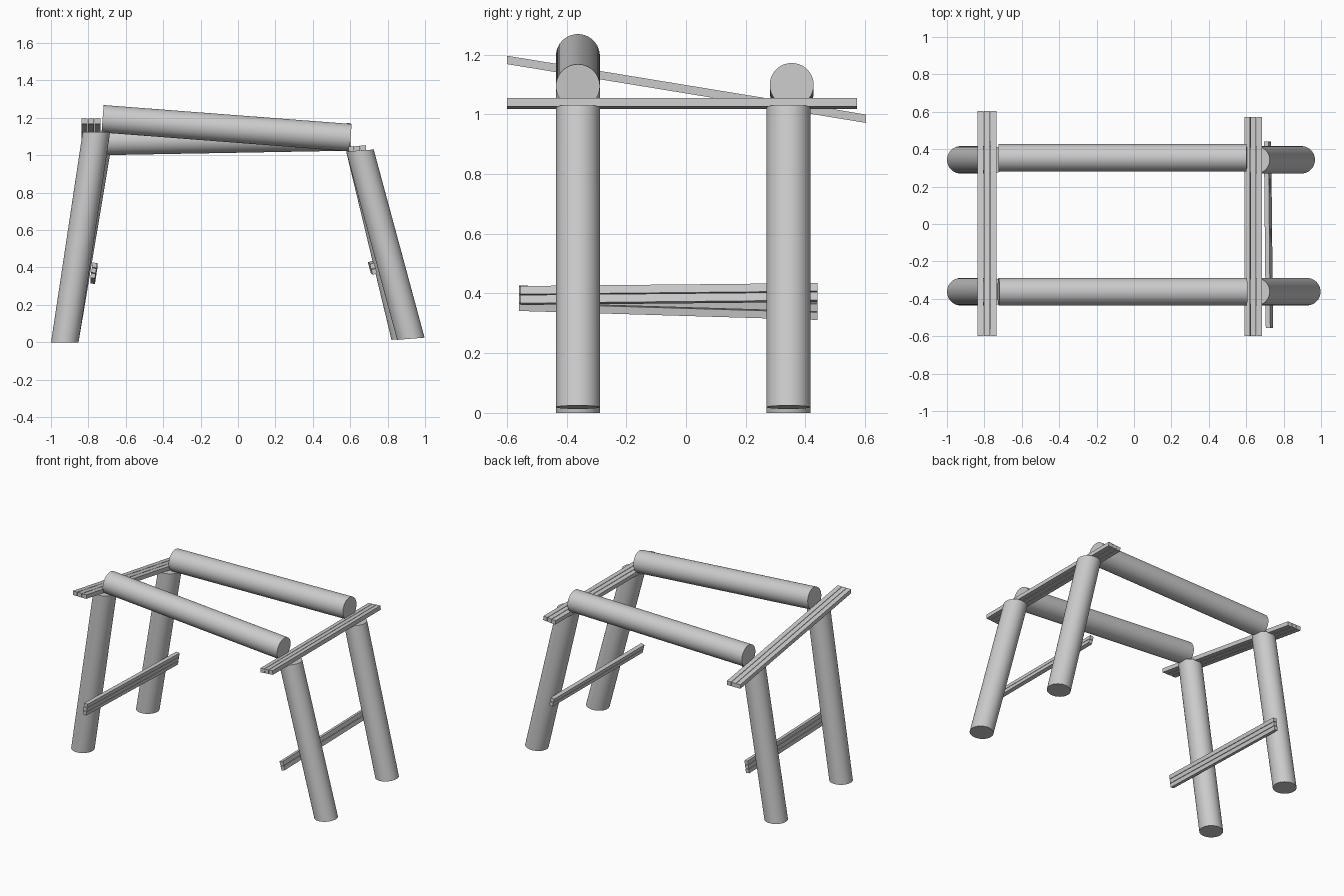
import bpy, bmesh
from mathutils import Vector
from math import cos, sin, tau

if "Cube" in bpy.data.objects:
    bpy.data.objects.remove(bpy.data.objects["Cube"])

R = 0.0735
SIDES = 64


def finish(bm, name, smooth=False):
    bmesh.ops.recalc_face_normals(bm, faces=bm.faces)
    me = bpy.data.meshes.new(name)
    bm.to_mesh(me)
    bm.free()
    ob = bpy.data.objects.new(name, me)
    bpy.context.collection.objects.link(ob)
    if smooth:
        bpy.ops.object.select_all(action='DESELECT')
        ob.select_set(True)
        bpy.context.view_layer.objects.active = ob
        bpy.ops.object.shade_smooth_by_angle()
    return ob


def log(name, a, b, u, v):
    """Round log from a to b; u, v span the plane of the cut ends."""
    bm = bmesh.new()
    u, v = Vector(u), Vector(v)
    rings = []
    for c in (Vector(a), Vector(b)):
        rings.append([bm.verts.new(c + R * (u * cos(tau * i / SIDES) + v * sin(tau * i / SIDES)))
                      for i in range(SIDES)])
    for i in range(SIDES):
        j = (i + 1) % SIDES
        bm.faces.new((rings[0][i], rings[0][j], rings[1][j], rings[1][i]))
    bm.faces.new(rings[0])
    bm.faces.new(rings[1])
    return finish(bm, name, True)


def slats(name, a, b, u, v, count, width, thick, gap=0.003):
    """Row of slats from a to b, side by side along u, thickness along v."""
    u, v = Vector(u).normalized(), Vector(v).normalized()
    for k in range(count):
        off = u * (k - (count - 1) / 2) * width
        bm = bmesh.new()
        w, t = (width - gap) / 2, thick / 2
        ends = [[bm.verts.new(Vector(c) + off + u * w * su + v * t * sv)
                 for su, sv in ((-1, -1), (1, -1), (1, 1), (-1, 1))] for c in (a, b)]
        for i in range(4):
            j = (i + 1) % 4
            bm.faces.new((ends[0][i], ends[0][j], ends[1][j], ends[1][i]))
        bm.faces.new(ends[0])
        bm.faces.new(ends[1])
        finish(bm, f"{name}_slat_{k + 1}")


YF, YB = -0.362, 0.343

# leaning legs; the right pair has slightly tilted ends
log("left_front_leg", (-0.926, YF, 0), (-0.757, YF, 1.125), (1, 0, 0), (0, 1, 0))
log("left_back_leg", (-0.926, YB, 0), (-0.757, YB, 1.008), (1, 0, 0), (0, 1, 0))
log("right_front_leg", (0.924, YF, 0.019), (0.652, YF, 1.025), (1, 0, 0.08), (0, 1, 0))
log("right_back_leg", (0.894, YB, 0.019), (0.652, YB, 1.025), (1, 0, 0.08), (0, 1, 0))

# two long side beams
for name, y, zl, zr in (("front_beam", -0.362, 1.195, 1.094), ("back_beam", 0.354, 1.074, 1.098)):
    a, b = Vector((-0.724, y, zl)), Vector((0.602, y, zr))
    d = (b - a).normalized()
    log(name, a, b, (0, 1, 0), d.cross(Vector((0, 1, 0))))

# crossbars over the leg tops
slats("left_crossbar", (-0.785, -0.6, 1.182), (-0.785, 0.603, 0.985),
      (1, 0, 0), (0, 0, 1), 3, 0.035, 0.028)
slats("right_crossbar", (0.638, -0.6, 1.036), (0.638, 0.573, 1.036),
      (1, 0, 0.08), (-0.08, 0, 1), 3, 0.032, 0.028)

# low braces on the inner faces of the legs
slats("left_brace", (-0.771, -0.56, 0.384), (-0.771, 0.44, 0.354),
      (0.15, 0, 1), (1, 0, -0.15), 3, 0.0285, 0.025)
slats("right_brace", (0.724, -0.555, 0.393), (0.714, 0.44, 0.403),
      (-0.26, 0, 1), (1, 0, 0.26), 2, 0.031, 0.025)
